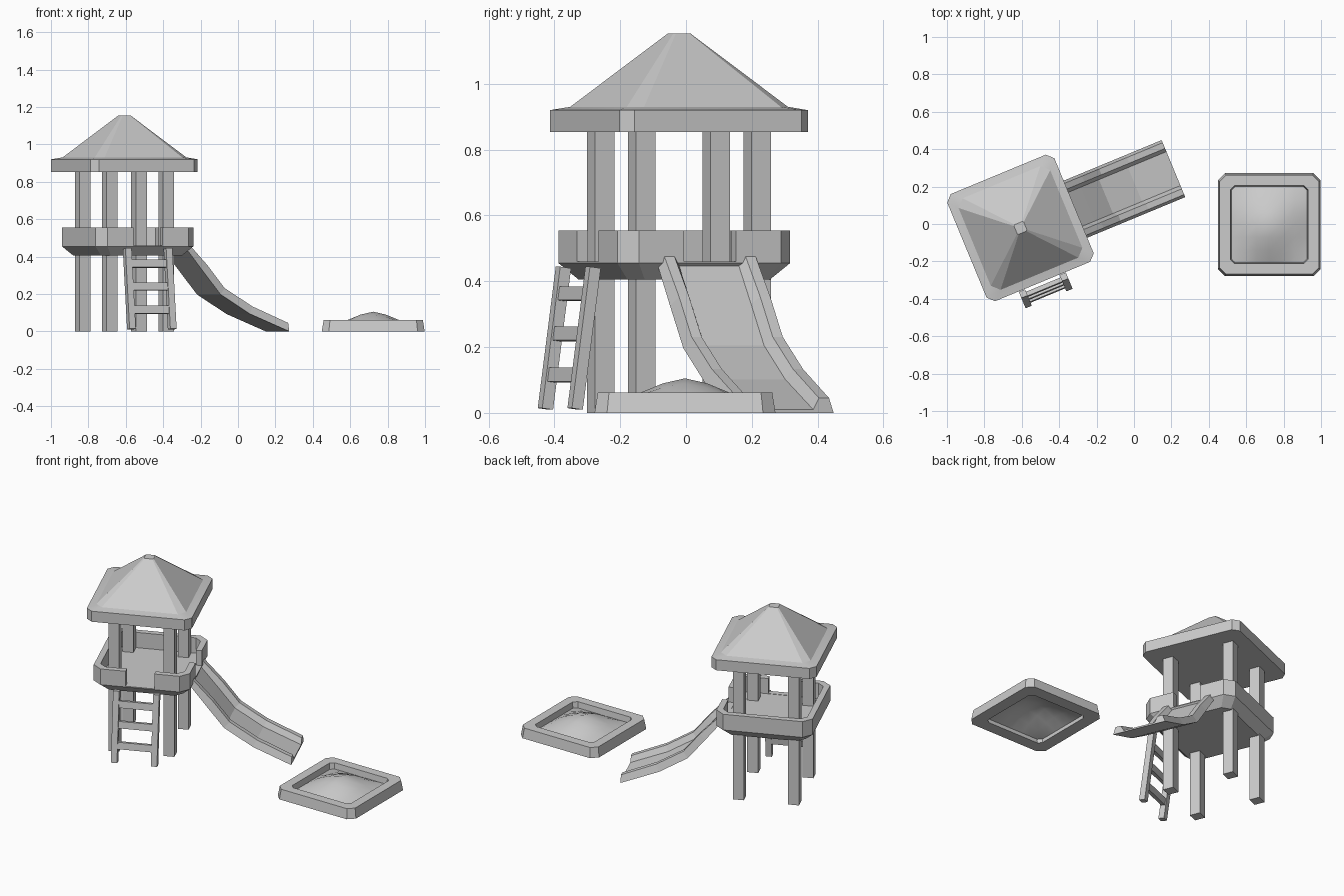
import bpy, bmesh
from math import radians
from mathutils import Matrix, Vector

if "Cube" in bpy.data.objects:
    bpy.data.objects.remove(bpy.data.objects["Cube"])

# Tower frame: slide runs along local +x, ladder hangs on local -y
TOWER = Matrix.Translation((-0.607, -0.021, 0)) @ Matrix.Rotation(radians(22.5), 4, 'Z')
SAND = Matrix.Translation((0.723, -0.003, 0))


def finish(name, bm, mat, smooth=None):
    bmesh.ops.recalc_face_normals(bm, faces=bm.faces)
    me = bpy.data.meshes.new(name)
    bm.to_mesh(me)
    bm.free()
    ob = bpy.data.objects.new(name, me)
    ob.matrix_world = mat
    bpy.context.collection.objects.link(ob)
    if smooth:
        bpy.ops.object.select_all(action='DESELECT')
        ob.select_set(True)
        bpy.context.view_layer.objects.active = ob
        bpy.ops.object.shade_smooth_by_angle(angle=radians(smooth))
    return ob


def octagon(a, c, z, cx=0, cy=0):
    """Square of half size a with corners cut by c."""
    b = a - c
    pts = [(a, -b), (a, b), (b, a), (-b, a), (-a, b), (-a, -b), (-b, -a), (b, -a)]
    return [(x + cx, y + cy, z) for x, y in pts]


def loft(name, rings, mat, loop=False, smooth=None):
    """Skin closed rings; cap the ends, or join last ring to first."""
    bm = bmesh.new()
    vs = [[bm.verts.new(p) for p in r] for r in rings]
    n = len(rings[0])
    pairs = list(zip(vs, vs[1:])) + ([(vs[-1], vs[0])] if loop else [])
    for r, s in pairs:
        for i in range(n):
            j = (i + 1) % n
            bm.faces.new((r[i], r[j], s[j], s[i]))
    if not loop:
        bm.faces.new(vs[0][::-1])
        bm.faces.new(vs[-1])
    return finish(name, bm, mat, smooth)


def box(name, centre, size, mat, tilt=0):
    bm = bmesh.new()
    bmesh.ops.create_cube(bm, size=1, matrix=Matrix.Translation(centre)
                          @ Matrix.Rotation(tilt, 4, 'X') @ Matrix.Diagonal((*size, 1)))
    return finish(name, bm, mat)


# Roof: slab eaves and a blunt pyramid
loft("roof", [octagon(0.31, 0.035, 0.853), octagon(0.31, 0.035, 0.92),
              octagon(0.265, 0.04, 0.93), octagon(0.028, 0.006, 1.153)], TOWER, smooth=25)

# Four posts
for sx in (-1, 1):
    for sy in (-1, 1):
        box("post", (sx * 0.163, sy * 0.19, 0.43), (0.064, 0.064, 0.86), TOWER)

# Platform tub with two openings in its walls
PX, PY = 0.01, -0.02
deck = loft("platform", [octagon(0.234, 0.04, 0.405, PX, PY), octagon(0.284, 0.05, 0.455, PX, PY),
                         octagon(0.284, 0.05, 0.555, PX, PY), octagon(0.248, 0.036, 0.555, PX, PY),
                         octagon(0.248, 0.036, 0.458, PX, PY)], TOWER)
cutters = [box("slide_opening_cutter", (PX + 0.28, PY, 0.56), (0.15, 0.17, 0.2), TOWER),
           box("ladder_opening_cutter", (PX, PY - 0.28, 0.56), (0.17, 0.15, 0.2), TOWER)]
for c in cutters:
    c.hide_render = True
    m = deck.modifiers.new("opening", 'BOOLEAN')
    m.operation, m.solver, m.object = 'DIFFERENCE', 'EXACT', c
bpy.context.view_layer.update()
cut = bpy.data.meshes.new_from_object(deck.evaluated_get(bpy.context.evaluated_depsgraph_get()))
deck.modifiers.clear()
deck.data = cut
for c in cutters:
    bpy.data.objects.remove(c)

# Slide: channel section swept along a bent path
path = [Vector(p) for p in ((0.275, 0.45), (0.375, 0.325), (0.48, 0.197), (0.65, 0.093), (0.877, 0.0))]
half = [(0.165, 0), (0.15, 0.045), (0.117, 0.045), (0.098, 0.01)]
section = half + [(-y, h) for y, h in reversed(half)]
rings = []
for i, p in enumerate(path):
    if i in (0, len(path) - 1):
        normal = Vector((0, 1))
    else:
        d = (path[i + 1] - p).normalized() + (p - path[i - 1]).normalized()
        normal = Vector((-d.y, d.x)).normalized()
    rings.append([(p.x + normal.x * h, PY + y, p.y + normal.y * h) for y, h in section])
loft("slide", rings, TOWER)

# Ladder: two leaning rails and three rungs
lean = -0.137
for s in (-1, 1):
    box("ladder_rail", (-0.003 + s * 0.118, -0.36, 0.227), (0.036, 0.036, 0.434), TOWER, lean)
for z in (0.115, 0.24, 0.362):
    box("ladder_rung", (-0.003, -0.36 + (z - 0.227) * 0.138, z), (0.21, 0.024, 0.042), TOWER, lean)

# Sandbox frame
loft("sandbox_frame", [octagon(0.275, 0.038, 0), octagon(0.265, 0.034, 0.062),
                       octagon(0.208, 0.022, 0.062), octagon(0.2, 0.02, 0)], SAND, loop=True)

# Sand mound
bm = bmesh.new()
bmesh.ops.create_grid(bm, x_segments=6, y_segments=6, size=0.203)
for v in bm.verts:
    fx, fy = (1 - abs(k / 0.203) ** 1.5 for k in v.co.xy)
    v.co.z = 0.025 + 0.08 * max(fx, 0) * max(fy, 0)
sand = finish("sand", bm, SAND, smooth=60)
